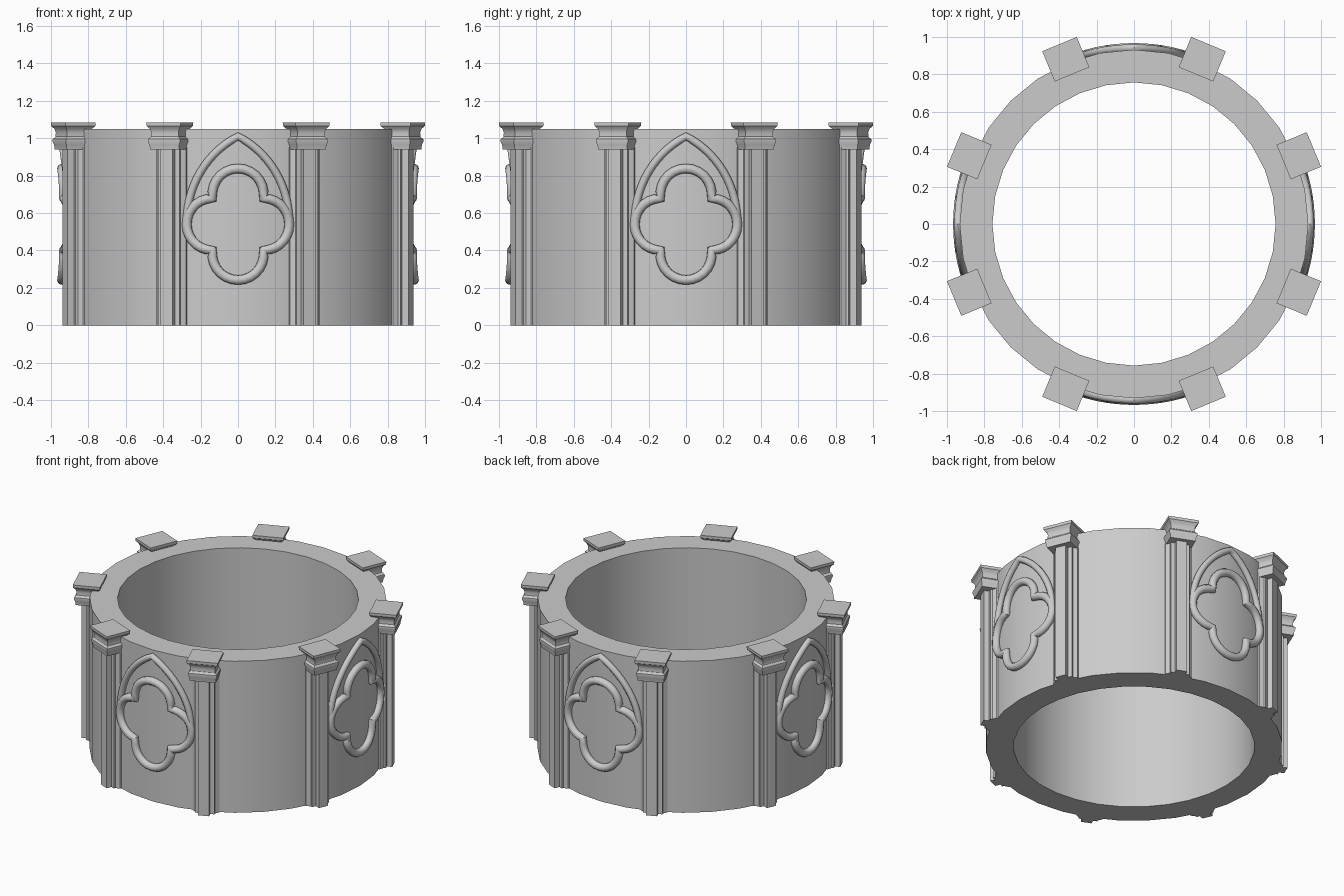
import bpy, bmesh
from math import sin, cos, pi, atan2, hypot, sqrt, radians

cube = bpy.data.objects.get("Cube")
if cube:
    bpy.data.objects.remove(cube)

stone = bpy.data.materials.new("grey_stone")
stone.use_nodes = True
GREY = (0.6, 0.6, 0.6, 1)
stone.diffuse_color = GREY
stone.node_tree.nodes["Principled BSDF"].inputs["Base Color"].default_value = GREY


def smooth(obj, angle=30):
    bpy.ops.object.select_all(action="DESELECT")
    obj.select_set(True)
    bpy.context.view_layer.objects.active = obj
    bpy.ops.object.shade_smooth_by_angle(angle=radians(angle))


def loft(name, rings, closed=False):
    """Bridge point rings; cap the ends, or join the last ring to the first."""
    bm = bmesh.new()
    loops = [[bm.verts.new(p) for p in ring] for ring in rings]
    pairs = list(zip(loops, loops[1:]))
    if closed:
        pairs.append((loops[-1], loops[0]))
    else:
        bm.faces.new(loops[0])
        bm.faces.new(loops[-1])
    for low, high in pairs:
        n = len(low)
        for i in range(n):
            j = (i + 1) % n
            bm.faces.new((low[i], low[j], high[j], high[i]))
    bmesh.ops.recalc_face_normals(bm, faces=bm.faces)
    mesh = bpy.data.meshes.new(name)
    bm.to_mesh(mesh)
    bm.free()
    mesh.materials.append(stone)
    obj = bpy.data.objects.new(name, mesh)
    bpy.context.collection.objects.link(obj)
    smooth(obj)
    return obj


def repeat_around(obj, count, start):
    """Place linked copies of a part evenly around the z axis."""
    base = obj.name
    for k in range(count):
        copy = obj if k == 0 else bpy.data.objects.new(f"{base}_{k + 1}", obj.data)
        if k:
            bpy.context.collection.objects.link(copy)
        copy.rotation_euler.z = start + k * 2 * pi / count


# Round wall, open top and bottom
INNER, OUTER, HEIGHT, SIDES = 0.757, 0.932, 1.05, 32


def circle(r, z):
    return [(r * cos(2 * pi * i / SIDES), r * sin(2 * pi * i / SIDES), z)
            for i in range(SIDES)]


loft("round_wall", [circle(INNER, 0), circle(OUTER, 0),
                    circle(OUTER, HEIGHT), circle(INNER, HEIGHT)], closed=True)

# Stepped pillar shaft: half plan as (radius, half width), mirrored
half = [(0.9, 0.086), (0.932, 0.086), (0.952, 0.062),
        (0.965, 0.062), (0.965, 0.035), (1.0, 0.035)]
plan = half + [(r, -t) for r, t in reversed(half)]
shaft = loft("pillar_shaft", [[(r, t, z) for r, t in plan] for z in (0, 0.95)])
repeat_around(shaft, 8, pi / 8)

# Moulded capital: (height, half width)
moulding = [(0.94, 0.083), (0.965, 0.086), (0.982, 0.093), (0.995, 0.092),
            (1.008, 0.08), (1.03, 0.078), (1.05, 0.084), (1.066, 0.099),
            (1.085, 0.1)]
CENTRE, DEPTH = 0.9535, 0.875
capital = loft("pillar_capital", [
    [(CENTRE + sx * w * DEPTH, sy * w, z)
     for sx, sy in ((-1, -1), (1, -1), (1, 1), (-1, 1))]
    for z, w in moulding])
repeat_around(capital, 8, pi / 8)


def bent_tube(name, path, radius, ring, cyclic):
    """Round moulding along a flat (across, height) path wrapped on the wall."""
    curve = bpy.data.curves.new(name, "CURVE")
    curve.dimensions = "3D"
    curve.bevel_depth = radius
    curve.bevel_resolution = 3
    spline = curve.splines.new("POLY")
    spline.points.add(len(path) - 1)
    for point, (s, z) in zip(spline.points, path):
        point.co = (ring * cos(s / ring), ring * sin(s / ring), z, 1)
    spline.use_cyclic_u = cyclic
    curve.materials.append(stone)
    obj = bpy.data.objects.new(name, curve)
    bpy.context.collection.objects.link(obj)
    bpy.ops.object.select_all(action="DESELECT")
    obj.select_set(True)
    bpy.context.view_layer.objects.active = obj
    bpy.ops.object.convert(target="MESH")
    obj = bpy.context.object
    smooth(obj, 50)
    repeat_around(obj, 4, 0)


# Four-lobed tracery ring
DX, DZ, LOBE, MID = 0.14, 0.16, 0.138, 0.54
span = hypot(DX, DZ)
reach = sqrt(LOBE ** 2 - span ** 2 / 4)
cusp_x = DX / 2 + reach * DZ / span
cusp_z = DZ / 2 + reach * DX / span
quatrefoil = []
for k in range(4):
    turn = k * pi / 2
    cx, cz = DX * cos(turn), DZ * sin(turn)
    if k % 2:
        sweep = atan2(cusp_x, cusp_z - DZ)
    else:
        sweep = atan2(cusp_z, cusp_x - DX)
    for i in range(14):
        a = turn - sweep + 2 * sweep * i / 14
        quatrefoil.append((cx + LOBE * cos(a), MID + cz + LOBE * sin(a)))
bent_tube("quatrefoil_moulding", quatrefoil, 0.026, 0.941, True)

# Pointed arch over the tracery
FOOT, RISE, WIDE = 0.55, 0.46, 0.278
bow = (WIDE ** 2 + RISE ** 2) / (2 * WIDE)
top = atan2(RISE, bow - WIDE)
side = [(WIDE - bow + bow * cos(top * i / 14), FOOT + bow * sin(top * i / 14))
        for i in range(15)]
arch = side + [(-s, z) for s, z in reversed(side[:-1])]
bent_tube("pointed_arch_moulding", arch, 0.021, 0.94, False)
